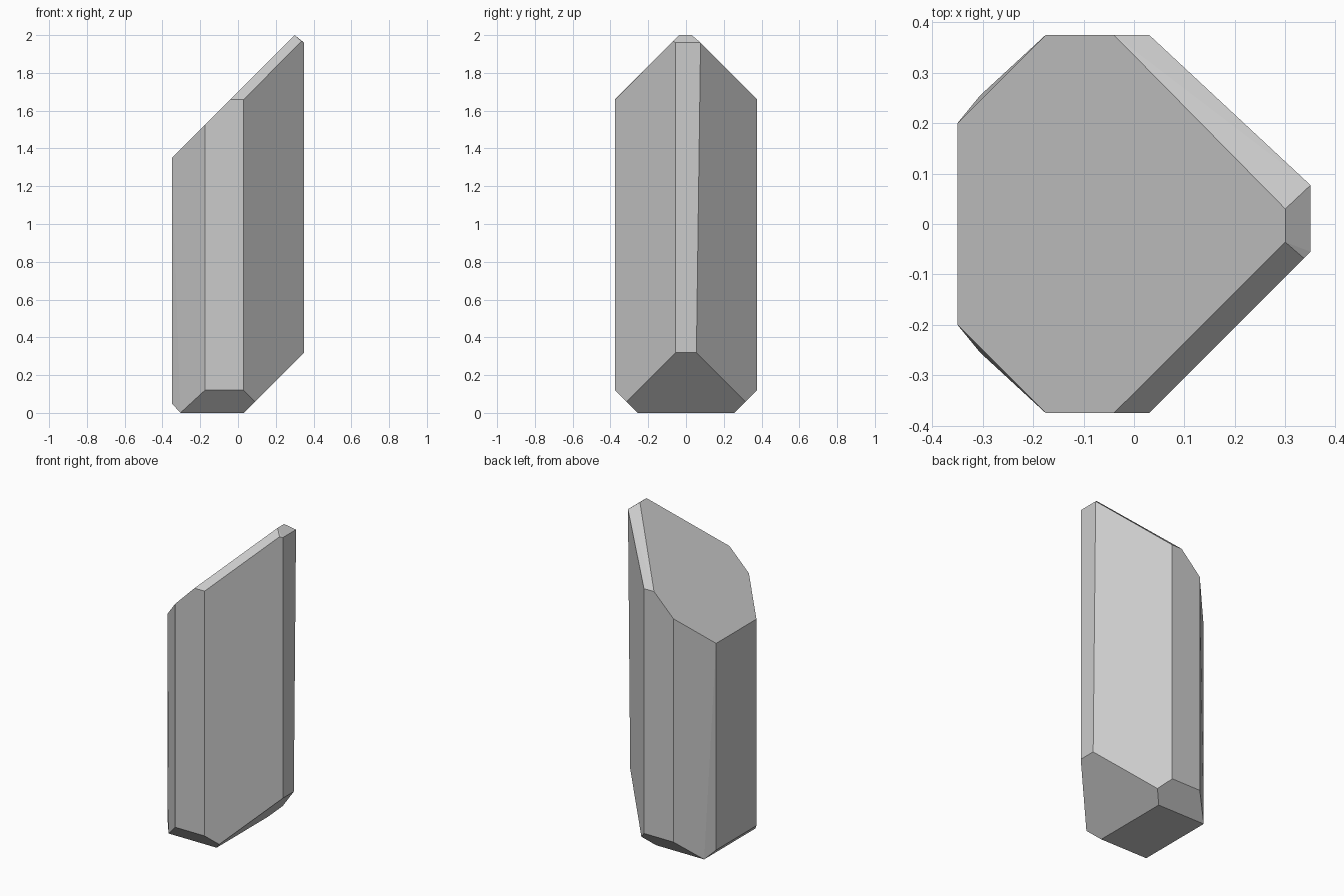
import bpy, bmesh, math

if "Cube" in bpy.data.objects:
    bpy.data.objects.remove(bpy.data.objects["Cube"])

# Corners shared by the front and back halves (mirrored in y)
mirrored = [
    (-0.305, 0.255, 0.0), (0.03, 0.255, 0.0),        # flat foot
    (-0.35, 0.20, 0.05), (-0.175, 0.375, 0.12),      # lower left edges
    (0.03, 0.375, 0.12), (0.09, 0.315, 0.06),        # lower bevel
    (0.35, 0.055, 0.32),                             # lower right edge
    (-0.35, 0.20, 1.35), (-0.175, 0.375, 1.525),     # slanted top, left
    (-0.04, 0.375, 1.66), (0.03, 0.375, 1.66),       # slanted top, middle
]
# Corners of the uneven tip
tip = [
    (0.30, 0.03, 2.0), (0.30, -0.036, 2.0), (0.35, 0.077, 1.96),
    (0.35, -0.055, 1.96), (0.337, -0.068, 1.967),
]

# Crystal body: convex hull of the corners, merged into flat facets
bm = bmesh.new()
for x, y, z in mirrored:
    for side in (-1, 1):
        bm.verts.new((x, side * y, z))
for p in tip:
    bm.verts.new(p)
bmesh.ops.convex_hull(bm, input=bm.verts[:])
loose = [v for v in bm.verts if not v.link_faces]
bmesh.ops.delete(bm, geom=loose, context='VERTS')
bmesh.ops.dissolve_limit(bm, angle_limit=math.radians(3),
                         verts=bm.verts[:], edges=bm.edges[:])
bmesh.ops.recalc_face_normals(bm, faces=bm.faces[:])

mesh = bpy.data.meshes.new("crystal")
bm.to_mesh(mesh)
bm.free()
crystal = bpy.data.objects.new("crystal", mesh)
bpy.context.collection.objects.link(crystal)
